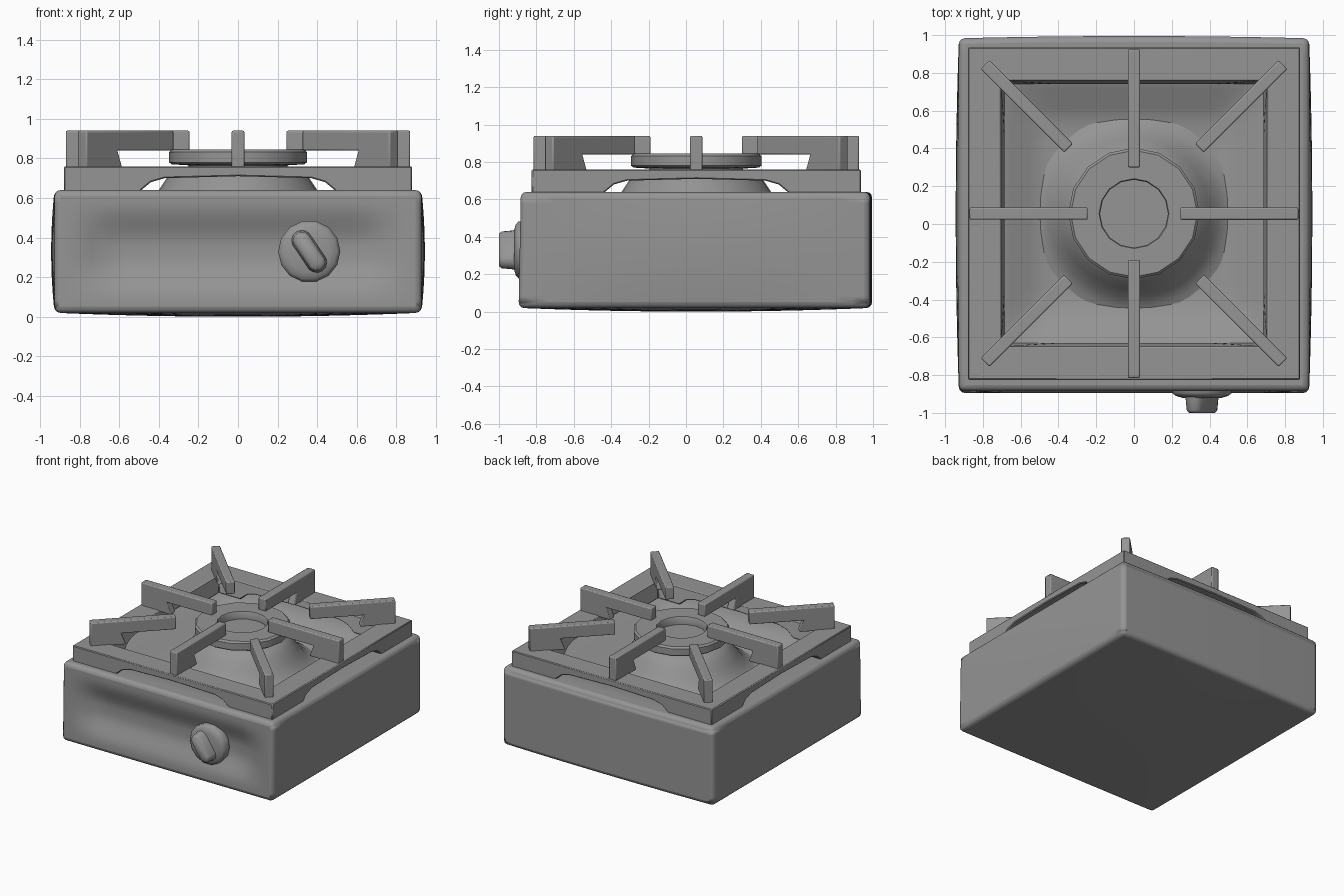
import bpy, bmesh, math
from mathutils import Matrix, Vector

cube = bpy.data.objects.get("Cube")
if cube:
    bpy.data.objects.remove(cube)

CY = 0.055          # middle of the stove in y

grey = bpy.data.materials.new("grey metal")
grey.use_nodes = True
colour = (0.3, 0.3, 0.3, 1)
grey.diffuse_color = colour
grey.node_tree.nodes["Principled BSDF"].inputs["Base Color"].default_value = colour


def finish(name, bm, bevel=0, segments=2, angle=60):
    bmesh.ops.recalc_face_normals(bm, faces=bm.faces)
    mesh = bpy.data.meshes.new(name)
    bm.to_mesh(mesh)
    bm.free()
    mesh.materials.append(grey)
    obj = bpy.data.objects.new(name, mesh)
    bpy.context.collection.objects.link(obj)
    if bevel:
        mod = obj.modifiers.new("bevel", 'BEVEL')
        mod.width, mod.segments = bevel, segments
        mod.limit_method, mod.angle_limit = 'ANGLE', math.radians(50)
    bpy.ops.object.select_all(action='DESELECT')
    obj.select_set(True)
    bpy.context.view_layer.objects.active = obj
    bpy.ops.object.shade_smooth_by_angle(angle=math.radians(angle))


def prism(bm, points, depth, matrix):
    """Extrude an (x, z) outline by depth, centred on y, then place it."""
    face = bm.faces.new([bm.verts.new((x, -depth / 2, z)) for x, z in points])
    out = bmesh.ops.extrude_face_region(bm, geom=[face])
    new = [v for v in out["geom"] if isinstance(v, bmesh.types.BMVert)]
    bmesh.ops.translate(bm, verts=new, vec=(0, depth, 0))
    bmesh.ops.transform(bm, matrix=matrix, verts=list(face.verts) + new)


def lathe(bm, profile, sides, matrix=Matrix(), stretch=0):
    """Rings of (radius, height) joined around z; stretch pulls the halves apart."""
    rings = []
    for r, z in profile:
        ring = []
        for i in range(sides):
            a = math.tau * i / sides
            x = r * math.cos(a)
            ring.append(bm.verts.new(matrix @ Vector((x + math.copysign(stretch, x), r * math.sin(a), z))))
        rings.append(ring)
    for low, high in zip(rings, rings[1:]):
        for i in range(sides):
            j = (i + 1) % sides
            bm.faces.new((low[i], low[j], high[j], high[i]))
    bm.faces.new(rings[0])
    bm.faces.new(rings[-1])


def ramp(t):
    t = max(0, min(1, t))
    return t * t * (3 - 2 * t)


# Body: bowed box with a scooped front panel and a sunken drip pan on top
bm = bmesh.new()
bmesh.ops.create_cube(bm, size=2)
bmesh.ops.subdivide_edges(bm, edges=bm.edges, cuts=19, use_grid_fill=True)
for v in bm.verts:
    x, y, z = v.co
    bow_x = 0.927 + 0.017 * (1 - y * y) * (1 - z * z)
    bow_y = 0.928 + 0.012 * (1 - x * x) if y > 0 else 0.944 - 0.006 * z
    height = 0.33 + 0.31 * z
    if z < -0.99:
        height = 0.02 - 0.02 * (1 - x * x) * (1 - y * y)
    if z > 0.99:
        height -= 0.11 * ramp((0.8 - max(abs(x), abs(y))) / 0.3)
    scoop = 0
    if y < -0.99:
        scoop = 0.06 * ramp((0.9 - abs(x)) / 0.22) * ramp((0.8 - abs(z)) / 0.7)
    v.co = (x * bow_x, CY + y * bow_y + scoop, height)
finish("body", bm, 0.045, 3)

# Raised frame: four mitred sides with sloped inner walls, an arch under each
bm = bmesh.new()
side = [(-0.88, 0.63), (-0.5, 0.63), (-0.44, 0.68), (-0.37, 0.7), (0, 0.71),
        (0.37, 0.7), (0.44, 0.68), (0.5, 0.63), (0.88, 0.63), (0.88, 0.76), (-0.88, 0.76)]
for k in range(4):
    start = set(bm.verts)
    prism(bm, side, 0.175, Matrix.Translation((0, -0.7925, 0)))
    new = [v for v in bm.verts if v not in start]
    for v in new:
        if v.co.y > -0.75 and v.co.z < 0.72:
            v.co.y += 0.02
        if abs(v.co.x) > 0.8:
            v.co.x = math.copysign(abs(v.co.y), v.co.x)
    bmesh.ops.rotate(bm, verts=new, matrix=Matrix.Rotation(k * math.pi / 2, 3, 'Z'))
bm.normal_update()
ends = [f for f in bm.faces if abs(abs(f.normal.x) - abs(f.normal.y)) < 0.1 and abs(f.normal.z) < 0.1]
bmesh.ops.delete(bm, geom=ends, context='FACES')
bmesh.ops.remove_doubles(bm, verts=bm.verts, dist=0.0005)
bmesh.ops.translate(bm, verts=bm.verts, vec=(0, CY, 0))
finish("top_frame", bm, 0.006, 1, 35)

# Cone rising from the pan to the burner
bm = bmesh.new()
lathe(bm, [(0.56, 0.52), (0.5, 0.54), (0.45, 0.58), (0.4, 0.64), (0.36, 0.7),
           (0.31, 0.745), (0.25, 0.758), (0.25, 0.775)], 32, Matrix.Translation((0, CY, 0)))
finish("burner_cone", bm)

# Burner ring with a sunken middle
bm = bmesh.new()
lathe(bm, [(0.25, 0.765), (0.335, 0.77), (0.348, 0.78), (0.348, 0.832), (0.335, 0.845),
           (0.185, 0.845), (0.18, 0.838), (0.18, 0.785)], 16, Matrix.Translation((0, CY, 0)))
finish("burner_ring", bm, angle=40)

# Eight pan supports; the diagonal ones sit further out
arm = [(0, 0.84), (0.4, 0.84), (0.365, 0.75), (0.625, 0.75), (0.625, 0.94), (0, 0.94)]
for k in range(8):
    bm = bmesh.new()
    inner = 0.245 if k % 2 == 0 else 0.49
    prism(bm, arm, 0.065, Matrix.Translation((0, CY, 0)) @ Matrix.Rotation(k * math.pi / 4, 4, 'Z')
          @ Matrix.Translation((inner, 0, 0)))
    finish(f"pan_support_{k + 1}", bm, 0.008)

# Knob: domed disc facing forward, with a tilted rounded grip
facing = Matrix.Translation((0.36, -0.84, 0.33)) @ Matrix.Rotation(math.pi / 2, 4, 'X')
bm = bmesh.new()
lathe(bm, [(0.155, 0), (0.157, 0.055), (0.14, 0.07), (0.105, 0.08)], 14, facing)
finish("knob_disc", bm)

bm = bmesh.new()
lathe(bm, [(0.055, 0.07), (0.05, 0.09), (0.045, 0.145), (0.033, 0.16)], 14,
      facing @ Matrix.Rotation(math.radians(-56), 4, 'Z'), stretch=0.065)
finish("knob_grip", bm)
